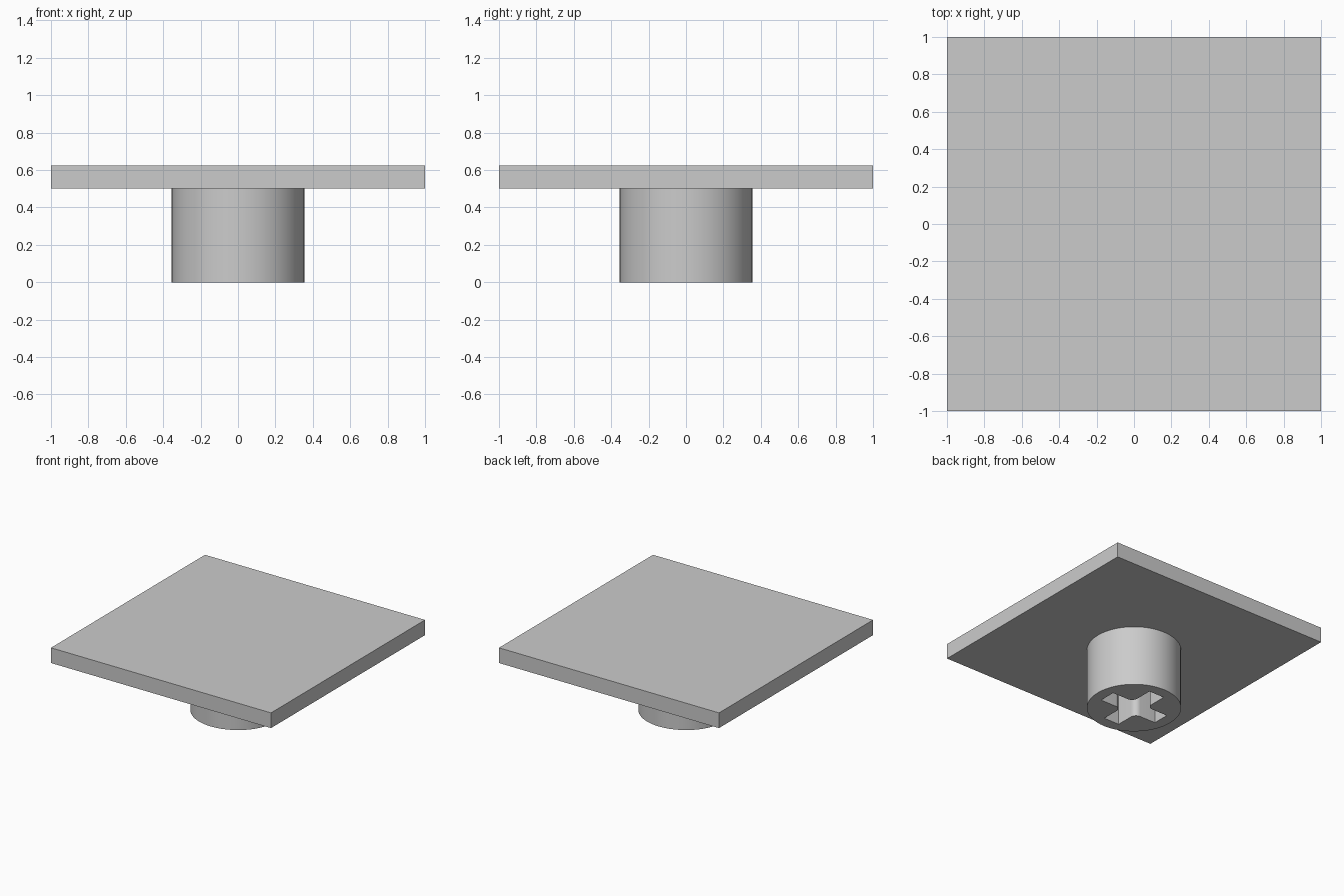
import bpy
import bmesh
import math

cube = bpy.data.objects.get("Cube")
if cube:
    bpy.data.objects.remove(cube, do_unlink=True)

PLATE_BOTTOM, PLATE_TOP = 0.5, 0.625
POST_RADIUS = 0.355
ARM_LENGTH, ARM_HALF, FILLET = 0.264, 0.07, 0.05

grey = bpy.data.materials.new("light_grey")
grey.use_nodes = True
colour = (0.6, 0.6, 0.6, 1.0)
grey.diffuse_color = colour
grey.node_tree.nodes["Principled BSDF"].inputs["Base Color"].default_value = colour


def prism(name, outline, bottom, top):
    """Extrude a counter-clockwise outline from bottom to top."""
    bm = bmesh.new()
    face = bm.faces.new([bm.verts.new((x, y, bottom)) for x, y in outline])
    lifted = bmesh.ops.extrude_face_region(bm, geom=[face])["geom"]
    verts = [v for v in lifted if isinstance(v, bmesh.types.BMVert)]
    bmesh.ops.translate(bm, verts=verts, vec=(0, 0, top - bottom))
    bmesh.ops.recalc_face_normals(bm, faces=bm.faces)
    mesh = bpy.data.meshes.new(name)
    bm.to_mesh(mesh)
    bm.free()
    mesh.materials.append(grey)
    obj = bpy.data.objects.new(name, mesh)
    bpy.context.collection.objects.link(obj)
    return obj


def arc(cx, cy, radius, start, end, steps):
    angles = [start + (end - start) * i / steps for i in range(steps + 1)]
    return [(cx + radius * math.cos(a), cy + radius * math.sin(a)) for a in angles]


def cross_outline():
    """One arm tip and its rounded inner corner, turned four times."""
    centre = ARM_HALF + FILLET
    quarter = [(ARM_LENGTH, -ARM_HALF), (ARM_LENGTH, ARM_HALF)]
    quarter += arc(centre, centre, FILLET, 1.5 * math.pi, math.pi, 8)
    outline = []
    for _ in range(4):
        outline += quarter
        quarter = [(-y, x) for x, y in quarter]
    return outline


# Square plate
square = [(-1, -1), (1, -1), (1, 1), (-1, 1)]
prism("square_plate", square, PLATE_BOTTOM, PLATE_TOP)

# Round post under the plate
circle = arc(0, 0, POST_RADIUS, 0, 2 * math.pi, 64)[:-1]
post = prism("round_post", circle, 0, PLATE_BOTTOM)

# Cross-shaped socket through the post
cutter = prism("socket_cutter", cross_outline(), -0.1, PLATE_BOTTOM + 0.1)
cutter.hide_render = True
cut = post.modifiers.new("socket", 'BOOLEAN')
cut.operation = 'DIFFERENCE'
cut.solver = 'EXACT'
cut.object = cutter

bpy.ops.object.select_all(action='DESELECT')
post.select_set(True)
bpy.context.view_layer.objects.active = post
bpy.ops.object.modifier_apply(modifier=cut.name)
bpy.data.objects.remove(cutter, do_unlink=True)
bpy.ops.object.shade_smooth_by_angle(angle=math.radians(30))
